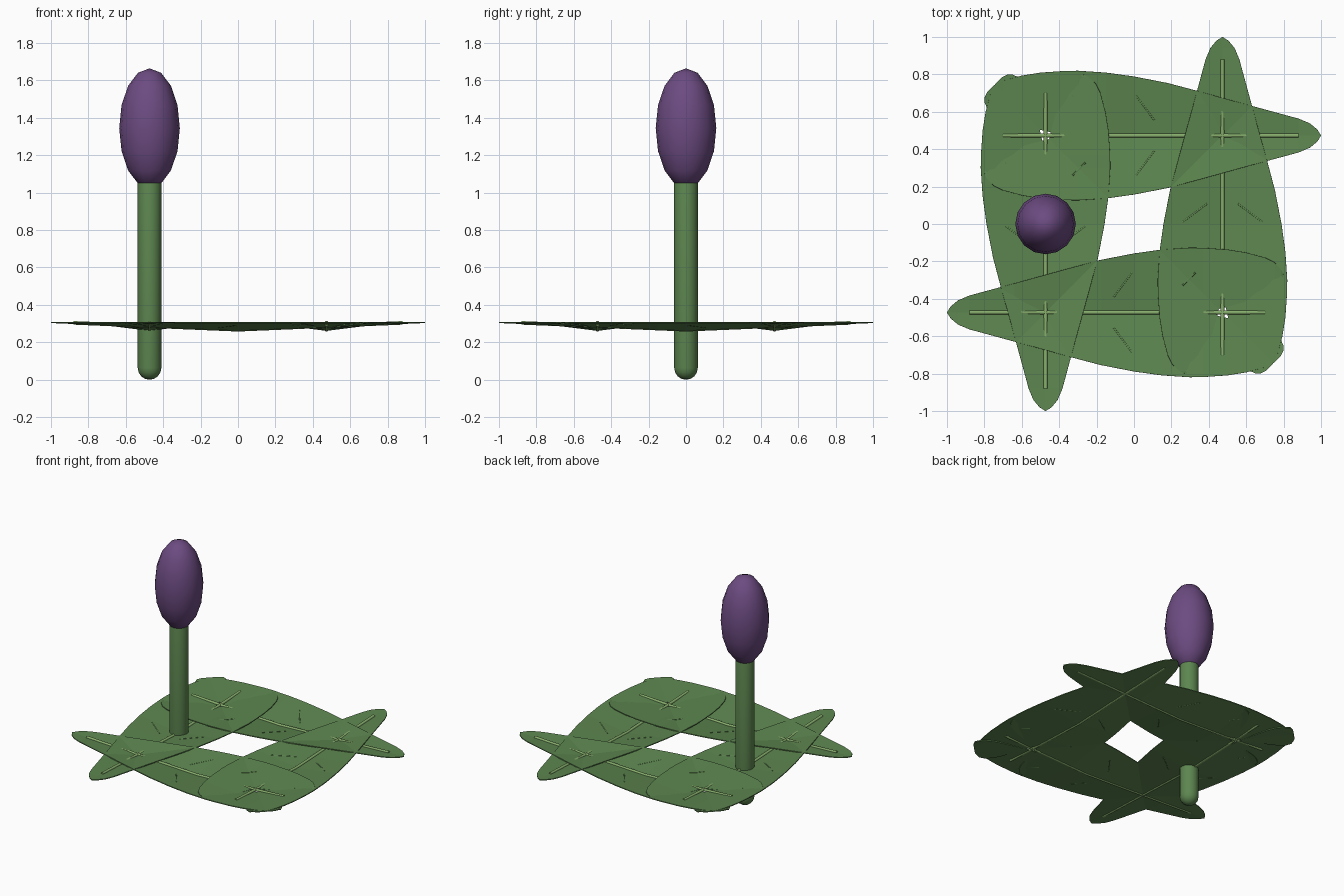
import bpy, bmesh, math

if "Cube" in bpy.data.objects:
    bpy.data.objects.remove(bpy.data.objects["Cube"])


def material(name, rgb):
    m = bpy.data.materials.new(name)
    m.diffuse_color = (*rgb, 1)
    m.use_nodes = True
    m.node_tree.nodes["Principled BSDF"].inputs["Base Color"].default_value = m.diffuse_color
    return m


GREEN = material("leaf_green", (0.11, 0.24, 0.08))
LIGHT = material("vein_green", (0.24, 0.42, 0.15))
PURPLE = material("bud_purple", (0.15, 0.07, 0.22))


def add(name, data, loc=(0, 0, 0), turn=0):
    o = bpy.data.objects.new(name, data)
    o.location = loc
    o.rotation_euler.z = turn
    bpy.context.collection.objects.link(o)
    return o


def lathe(name, profile, loc, mat, sides=16):
    """Revolve (radius, z) points around z."""
    bm = bmesh.new()
    vs = [bm.verts.new((r, 0, z)) for r, z in profile]
    es = [bm.edges.new(p) for p in zip(vs, vs[1:])]
    bmesh.ops.spin(bm, geom=vs + es, axis=(0, 0, 1), cent=(0, 0, 0),
                   angle=math.tau, steps=sides, use_duplicate=False)
    bmesh.ops.remove_doubles(bm, verts=bm.verts, dist=1e-4)
    bmesh.ops.recalc_face_normals(bm, faces=bm.faces)
    for f in bm.faces:
        f.smooth = True
    me = bpy.data.meshes.new(name)
    bm.to_mesh(me)
    bm.free()
    me.materials.append(mat)
    return add(name, me, loc)


# stem: capsule with round ends
R, TOP = 0.063, 1.12
arc = [i * math.pi / 8 for i in range(5)]
stem = [(R * math.sin(a), R - R * math.cos(a)) for a in arc]
stem += [(r, TOP - z) for r, z in reversed(stem)]
lathe("stem", stem, (-0.473, 0, 0), GREEN)

# bud: tall ellipsoid
bud = [(0.162 * math.sin(i * math.pi / 8), -0.32 * math.cos(i * math.pi / 8)) for i in range(9)]
lathe("bud", bud, (-0.473, 0, 1.345), PURPLE)

# leaf half outline: (position along leaf, inner notch edge, outer edge)
EDGE_Z = 0.309
ROWS = [(1, 0, 0), (0.98, 0, 0.032), (0.94, 0, 0.065), (0.88, 0, 0.09), (0.64, 0, 0.155),
        (0.35, 0, 0.235), (0.18, 0, 0.28), (0, 0, 0.315), (-0.15, 0, 0.336), (-0.3, 0, 0.346),
        (-0.37, 0, 0.345), (-0.5, 0.03, 0.336), (-0.6, 0.058, 0.32), (-0.7, 0.09, 0.293),
        (-0.75, 0.115, 0.268), (-0.785, 0.145, 0.232), (-0.8, 0.18, 0.2)]


def sag(u):
    return 0.267 + 0.042 * abs(u)


def leaf_mesh():
    bm = bmesh.new()
    for side in (1, -1):
        rows = [(bm.verts.new((u, side * a, sag(u))), bm.verts.new((u, side * b, EDGE_Z)))
                for u, a, b in ROWS]
        for (a, b), (c, d) in zip(rows, rows[1:]):
            bm.faces.new((a, b, d, c))
    bmesh.ops.remove_doubles(bm, verts=bm.verts, dist=1e-4)
    for f in bm.faces:
        f.normal_update()
        if f.normal.z < 0:
            f.normal_flip()
    me = bpy.data.meshes.new("leaf")
    bm.to_mesh(me)
    bm.free()
    me.materials.append(GREEN)
    return me


def vein_mesh(name, paths, radius, mat):
    cu = bpy.data.curves.new(name, "CURVE")
    cu.dimensions = "3D"
    cu.bevel_depth = radius
    cu.bevel_resolution = 1
    cu.use_fill_caps = True
    for path in paths:
        sp = cu.splines.new("POLY")
        sp.points.add(len(path) - 1)
        for p, co in zip(sp.points, path):
            p.co = (*co, 1)
    o = add(name, cu)
    me = bpy.data.meshes.new_from_object(o.evaluated_get(bpy.context.evaluated_depsgraph_get()))
    bpy.data.objects.remove(o)
    me.materials.clear()
    me.materials.append(mat)
    return me


# midrib and small side veins following the leaf surface
leaf = leaf_mesh()
midrib = vein_mesh("midrib", [[(u, 0, sag(u)) for u in (-0.7, -0.35, 0, 0.45, 0.88)]], 0.011, LIGHT)
side_veins = vein_mesh("side_veins", [
    path for s in (1, -1) for path in (
        [(0.11, s * 0.08, 0.28), (0.01, s * 0.215, 0.293)],
        [(-0.26, s * 0.145, 0.289), (-0.33, s * 0.215, 0.296)])], 0.005, GREEN)

# four leaves overlapping around a square
D = 0.473
for i, (turn, loc) in enumerate([(0, (0, D, 0)), (-90, (-D, 0, 0)),
                                 (180, (0, -D, 0)), (90, (D, 0, 0))], 1):
    blade = add(f"leaf_{i}", leaf, loc, math.radians(turn))
    sol = blade.modifiers.new("thickness", "SOLIDIFY")
    sol.thickness = 0.006
    sol.offset = -1
    add(f"midrib_{i}", midrib, loc, math.radians(turn))
    add(f"side_veins_{i}", side_veins, loc, math.radians(turn))
